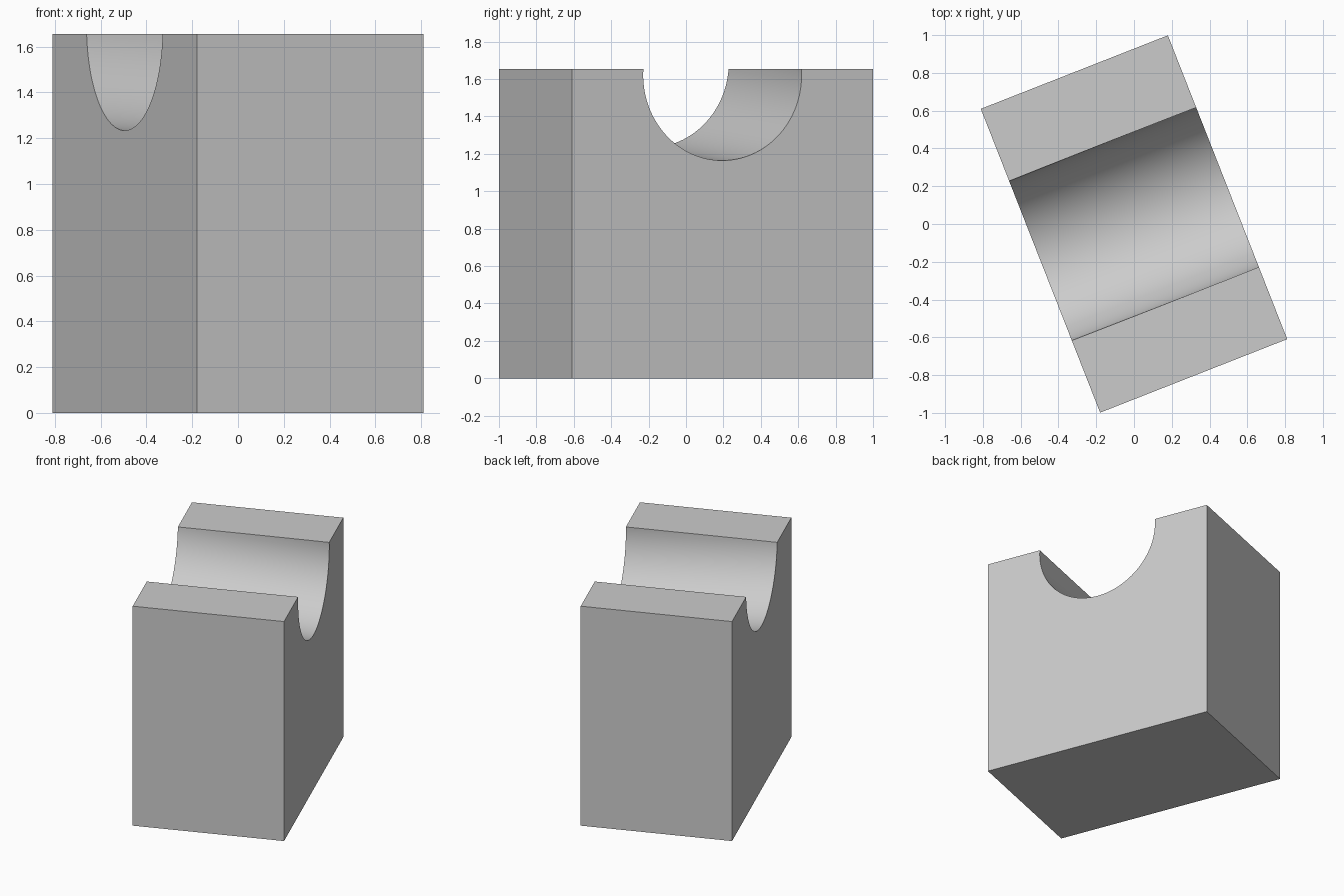
import bpy
from math import radians
from mathutils import Matrix

default = bpy.data.objects.get("Cube")
if default:
    bpy.data.objects.remove(default, do_unlink=True)

WIDTH, LENGTH, HEIGHT = 1.064, 1.728, 1.655
TURN = Matrix.Rotation(radians(21.45), 4, "Z")
RADIUS, SLOPE = 0.455, radians(3.7)

# One plain grey for the whole block
grey = bpy.data.materials.new("plain grey")
grey.use_nodes = True
colour = (0.6, 0.6, 0.6, 1)
grey.diffuse_color = colour
grey.node_tree.nodes["Principled BSDF"].inputs["Base Color"].default_value = colour

# Solid block, turned about the vertical axis
bpy.ops.mesh.primitive_cube_add(size=1)
block = bpy.context.object
block.name = "grooved_block"
block.data.transform(TURN @ Matrix.Translation((0, 0, HEIGHT / 2))
                     @ Matrix.Diagonal((WIDTH, LENGTH, HEIGHT, 1)))
block.data.materials.append(grey)

# Round cutter lying across the top, dipping slightly towards one side
bpy.ops.mesh.primitive_cylinder_add(vertices=128, radius=RADIUS, depth=2 * WIDTH)
cutter = bpy.context.object
cutter.name = "groove_cutter"
cutter.hide_render = True
cutter.data.transform(TURN @ Matrix.Translation((0, 0, HEIGHT))
                      @ Matrix.Rotation(radians(90) + SLOPE, 4, "Y"))
cutter.data.materials.append(grey)

# Cut the groove, then discard the cutter
cut = block.modifiers.new("groove", "BOOLEAN")
cut.operation = "DIFFERENCE"
cut.solver = "EXACT"
cut.object = cutter
bpy.ops.object.select_all(action="DESELECT")
block.select_set(True)
bpy.context.view_layer.objects.active = block
bpy.ops.object.modifier_apply(modifier=cut.name)
bpy.data.objects.remove(cutter, do_unlink=True)

# Smooth groove with crisp block edges
bpy.ops.object.shade_smooth_by_angle(angle=radians(30))
